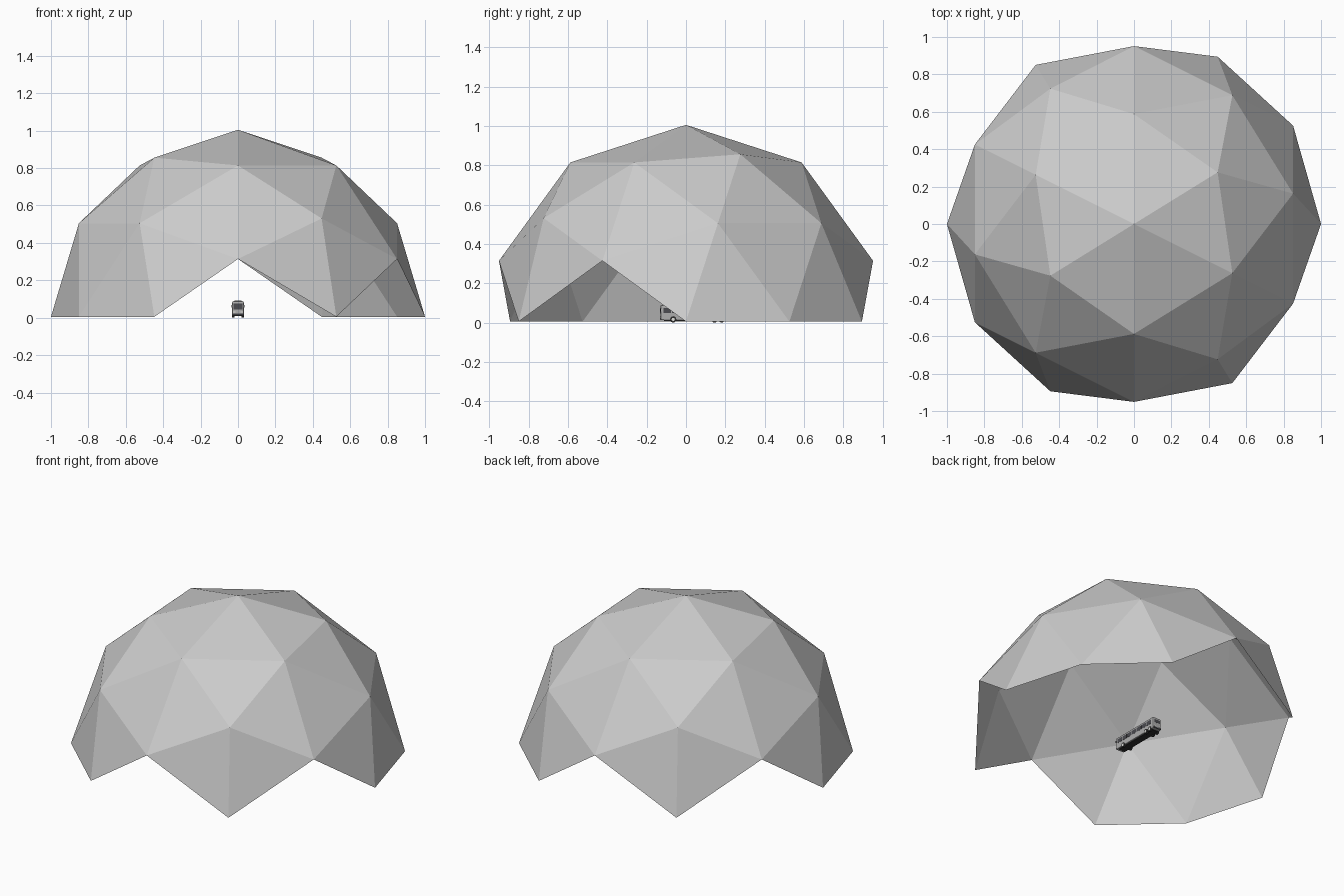
import bpy, bmesh, math
from mathutils import Matrix, Vector

if "Cube" in bpy.data.objects:
    bpy.data.objects.remove(bpy.data.objects["Cube"])


def material(name, r, g, b):
    m = bpy.data.materials.new(name)
    m.diffuse_color = (r, g, b, 1)
    m.use_nodes = True
    m.node_tree.nodes["Principled BSDF"].inputs["Base Color"].default_value = m.diffuse_color
    return m


SHELL = material("shell grey", 0.6, 0.6, 0.6)
BODY = material("body grey", 0.42, 0.42, 0.42)
GLASS = material("glass dark", 0.07, 0.07, 0.08)
TYRE = material("tyre black", 0.03, 0.03, 0.03)
LAMP = material("lamp pale", 0.75, 0.75, 0.72)


def finish(name, bm, mat):
    bmesh.ops.recalc_face_normals(bm, faces=bm.faces)
    me = bpy.data.meshes.new(name)
    bm.to_mesh(me)
    bm.free()
    me.materials.append(mat)
    ob = bpy.data.objects.new(name, me)
    bpy.context.collection.objects.link(ob)
    return ob


def boxes(name, items, mat, bevel=0):
    """items: (centre, size) pairs joined in one object"""
    bm = bmesh.new()
    for c, s in items:
        bmesh.ops.create_cube(bm, size=1, matrix=Matrix.Translation(c) @ Matrix.Diagonal((*s, 1)))
    if bevel:
        bmesh.ops.bevel(bm, geom=bm.edges[:], offset=bevel, segments=2, affect='EDGES', profile=0.5)
    return finish(name, bm, mat)


# Faceted dome: icosphere lying with its poles along x, whole upper faces kept
bm = bmesh.new()
bmesh.ops.create_icosphere(bm, subdivisions=2, radius=1)
for v in bm.verts:
    p = v.co.normalized()
    v.co = Vector((p.z, p.x, p.y))
low = [v for v in bm.verts if v.co.z < -0.01]
bmesh.ops.delete(bm, geom=low, context='VERTS')
bmesh.ops.translate(bm, verts=bm.verts, vec=(0, 0, 0.005))
finish("dome_shell", bm, SHELL)

# Coach body, front towards -y
Y0, Y1, W = -0.13, 0.215, 0.062
MID, LEN = (Y0 + Y1) / 2, Y1 - Y0
boxes("bus_body", [((0, MID, 0.05), (W, LEN, 0.076))], BODY, 0.006)
boxes("bus_chassis", [((0, MID, 0.012), (W * 0.75, LEN * 0.9, 0.008))], TYRE)
boxes("roof_unit", [((0, 0.06, 0.0895), (0.036, 0.08, 0.005))], BODY)

# Side windows, windscreen and rear window
panes = []
for side in (-1, 1):
    for i in range(7):
        panes.append(((side * W / 2, Y0 + 0.035 + i * 0.045, 0.062), (0.002, 0.04, 0.026)))
for x in (-0.0125, 0.0125):
    panes.append(((x, Y0, 0.06), (0.023, 0.002, 0.03)))
panes.append(((0, Y1, 0.064), (0.044, 0.002, 0.02)))
boxes("windows", panes, GLASS)

# Lamps, bumpers and mirrors
boxes("lamps", [((s * 0.02, y, 0.03), (0.011, 0.003, 0.007)) for s in (-1, 1) for y in (Y0, Y1)], LAMP)
boxes("bumpers", [((0, y, 0.019), (0.056, 0.005, 0.008)) for y in (Y0, Y1)], GLASS)
boxes("mirrors", [((s * 0.033, Y0 + 0.002, 0.062), (0.005, 0.004, 0.014)) for s in (-1, 1)], TYRE)


# Wheels: one front axle, two rear axles
def wheels(name, radius, width, out, mat):
    bm = bmesh.new()
    for y in (-0.065, 0.145, 0.181):
        for s in (-1, 1):
            bmesh.ops.create_cone(bm, cap_ends=True, segments=16, radius1=radius, radius2=radius, depth=width,
                                  matrix=Matrix.Translation((s * out, y, 0.016)) @ Matrix.Rotation(math.pi / 2, 4, 'Y'))
    return finish(name, bm, mat)


wheels("tyres", 0.016, 0.012, 0.026, TYRE)
wheels("hubs", 0.008, 0.003, 0.0315, LAMP)
